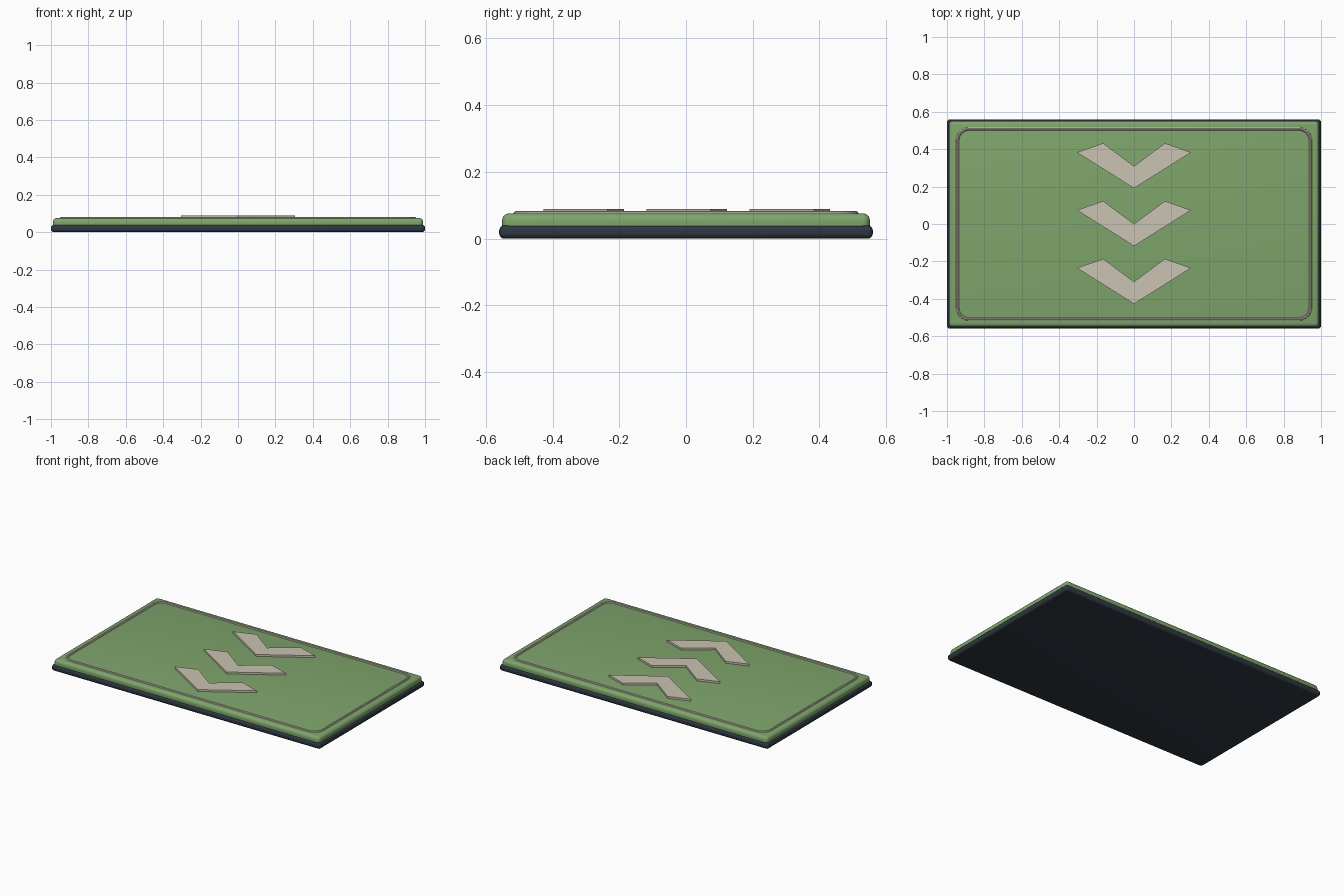
import bpy
import bmesh
from math import cos, sin, pi, radians

cube = bpy.data.objects.get("Cube")
if cube:
    bpy.data.objects.remove(cube, do_unlink=True)


def material(name, rgb):
    mat = bpy.data.materials.new(name)
    mat.use_nodes = True
    mat.diffuse_color = (*rgb, 1)
    mat.node_tree.nodes["Principled BSDF"].inputs["Base Color"].default_value = (*rgb, 1)
    return mat


slate = material("dark slate", (0.027, 0.038, 0.051))
green = material("leaf green", (0.21, 0.376, 0.15))
cream = material("warm cream", (0.597, 0.546, 0.445))


def add_object(name, bm, mat, smooth=True):
    bmesh.ops.recalc_face_normals(bm, faces=bm.faces)
    mesh = bpy.data.meshes.new(name)
    bm.to_mesh(mesh)
    bm.free()
    mesh.materials.append(mat)
    obj = bpy.data.objects.new(name, mesh)
    bpy.context.collection.objects.link(obj)
    if smooth:
        bpy.ops.object.select_all(action="DESELECT")
        obj.select_set(True)
        bpy.context.view_layer.objects.active = obj
        bpy.ops.object.shade_smooth_by_angle(angle=radians(35))
    return obj


def rounded_slab(name, half_x, half_y, low, high, radius, mat):
    bm = bmesh.new()
    bmesh.ops.create_cube(bm, size=2)
    for v in bm.verts:
        v.co.x *= half_x
        v.co.y *= half_y
        v.co.z = high if v.co.z > 0 else low
    bmesh.ops.bevel(bm, geom=bm.edges[:], offset=radius, segments=5,
                    profile=0.5, affect="EDGES")
    return add_object(name, bm, mat)


# Dark base and green pad resting on it
rounded_slab("base_slab", 1.0, 0.56, 0.0, 0.04, 0.016, slate)
rounded_slab("green_pad", 0.99, 0.551, 0.018, 0.076, 0.021, green)


# Thin round piping that follows a rounded rectangle
def border_piping(half_x, half_y, corner, radius, z, steps=8, sides=10):
    bm = bmesh.new()
    rings = []
    for q, (sx, sy) in enumerate([(1, 1), (-1, 1), (-1, -1), (1, -1)]):
        for i in range(steps + 1):
            a = (q + i / steps) * pi / 2
            cx, cy = sx * (half_x - corner), sy * (half_y - corner)
            ring = []
            for k in range(sides):
                t = 2 * pi * k / sides
                r = corner + radius * cos(t)
                ring.append(bm.verts.new((cx + r * cos(a), cy + r * sin(a),
                                          z + radius * sin(t))))
            rings.append(ring)
    for j, ring in enumerate(rings):
        after = rings[(j + 1) % len(rings)]
        for k in range(sides):
            n = (k + 1) % sides
            bm.faces.new((ring[k], after[k], after[n], ring[n]))
    return add_object("border_piping", bm, cream)


border_piping(0.943, 0.508, 0.06, 0.009, 0.074)


# Raised chevrons pointing to the front
def chevron(name, y):
    right = [(0, -0.118), (0.305, 0.074), (0.165, 0.123), (0, 0)]
    outline = right + [(-px, py) for px, py in right[2:0:-1]]
    bm = bmesh.new()
    face = bm.faces.new([bm.verts.new((px, py + y, 0.074)) for px, py in outline])
    top = bmesh.ops.extrude_face_region(bm, geom=[face])["geom"]
    bmesh.ops.translate(bm, vec=(0, 0, 0.015),
                        verts=[g for g in top if isinstance(g, bmesh.types.BMVert)])
    return add_object(name, bm, cream, smooth=False)


for name, row in (("front_chevron", -1), ("middle_chevron", 0), ("back_chevron", 1)):
    chevron(name, row * 0.309)
